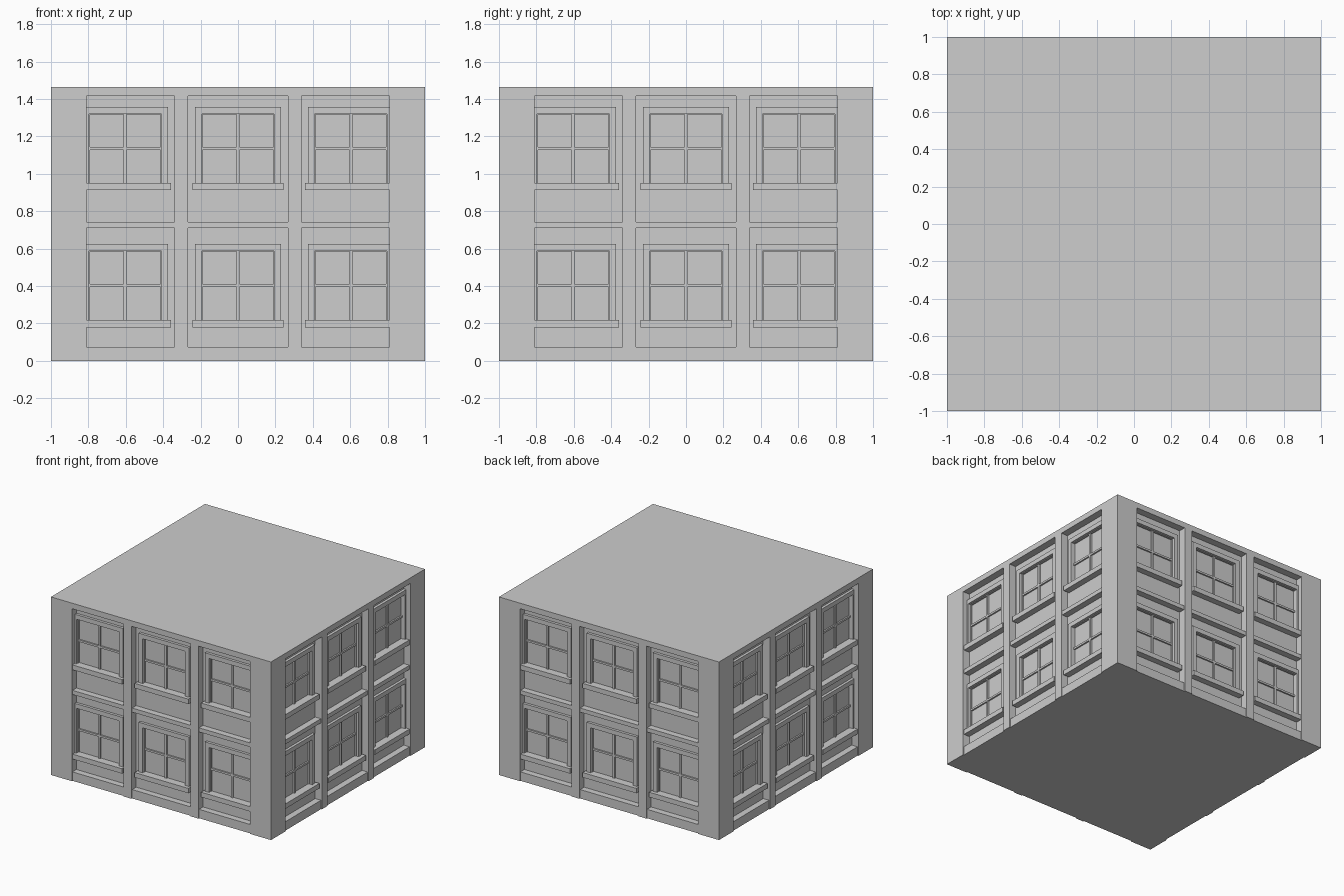
import bpy
import bmesh
from math import pi
from mathutils import Matrix, Vector

cube = bpy.data.objects.get("Cube")
if cube:
    bpy.data.objects.remove(cube, do_unlink=True)

HEIGHT = 1.463
BAY_TOP = 1.417
BAY_EDGE = 0.81
GLASS = 0.072          # depth of the panes behind the outer plane
WINDOW_X = (-0.603, 0, 0.603)
WINDOW_Z = ((0.219, 0.588), (0.952, 1.32))   # pane bottom and top per storey
GREY = (0.61, 0.61, 0.61, 1)

stone = bpy.data.materials.new("plain grey")
stone.use_nodes = True
stone.diffuse_color = GREY
stone.node_tree.nodes["Principled BSDF"].inputs["Base Color"].default_value = GREY


def add_box(bm, low, high, turn=Matrix()):
    low, high = Vector(low), Vector(high)
    place = Matrix.Translation((low + high) / 2) @ Matrix.Diagonal((high - low).to_4d())
    bmesh.ops.create_cube(bm, size=1, matrix=turn @ place)


def finish(name, bm):
    mesh = bpy.data.meshes.new(name)
    bm.to_mesh(mesh)
    bm.free()
    mesh.materials.append(stone)
    bpy.context.collection.objects.link(bpy.data.objects.new(name, mesh))


def solid(name, *boxes):
    bm = bmesh.new()
    for low, high in boxes:
        add_box(bm, low, high)
    finish(name, bm)


def on_facades(name, rects, depth):
    """Boxes (x0, x1, z0, z1) repeated on four sides, front set back by depth."""
    bm = bmesh.new()
    for side in range(4):
        turn = Matrix.Rotation(side * pi / 2, 4, "Z")
        for x0, x1, z0, z1 in rects:
            add_box(bm, (x0, depth - 1, z0), (x1, GLASS - 0.98, z1), turn)
    finish(name, bm)


def surround(half, inner, lower, upper):
    """Two jambs and a head (from lower to upper, about the pane top) per window."""
    rects = []
    for x in WINDOW_X:
        for z0, z1 in WINDOW_Z:
            rects += [(x - half, x - inner, z0, z1 + upper),
                      (x + inner, x + half, z0, z1 + upper),
                      (x - inner, x + inner, z1 + lower, z1 + upper)]
    return rects


# Main masses
core = 1 - GLASS
solid("pane_core", ((-core, -core, 0), (core, core, BAY_TOP)))
solid("roof_slab", ((-1, -1, BAY_TOP), (1, 1, HEIGHT)))
solid("corner_piers", *[
    ((min(sx, sx * BAY_EDGE), min(sy, sy * BAY_EDGE), 0),
     (max(sx, sx * BAY_EDGE), max(sy, sy * BAY_EDGE), BAY_TOP))
    for sx in (-1, 1) for sy in (-1, 1)])

# Facade dividers and bands
on_facades("dividing_piers", [(-0.34, -0.267, 0, BAY_TOP), (0.267, 0.34, 0, BAY_TOP)], 0)
full = (-BAY_EDGE, BAY_EDGE)
on_facades("belt_course", [(*full, 0.709, 0.743)], 0.008)
on_facades("base_course", [(*full, 0, 0.073)], 0.008)

# Recessed wall around the windows
wall = [(*full, 0, 0.219), (*full, 0.62, 0.952), (*full, 1.35, BAY_TOP)]
for z0, z1 in WINDOW_Z:
    wall += [(-0.38, -0.225, z0, z1 + 0.035), (0.225, 0.38, z0, z1 + 0.035)]
on_facades("recessed_wall", wall, 0.06)

# Windows
on_facades("window_frames", surround(0.229, 0.193, 0, 0.037), 0.038)
on_facades("window_sashes", surround(0.194, 0.189, -0.004, 0.001), 0.06)
on_facades("window_sills", [(x - 0.244, x + 0.244, z0 - 0.04, z0)
                            for x in WINDOW_X for z0, z1 in WINDOW_Z], 0.008)
bars = []
for x in WINDOW_X:
    for z0, z1 in WINDOW_Z:
        mid = (z0 + z1) / 2
        bars += [(x - 0.008, x + 0.008, z0, z1), (x - 0.19, x + 0.19, mid - 0.008, mid + 0.008)]
on_facades("glazing_bars", bars, 0.06)
